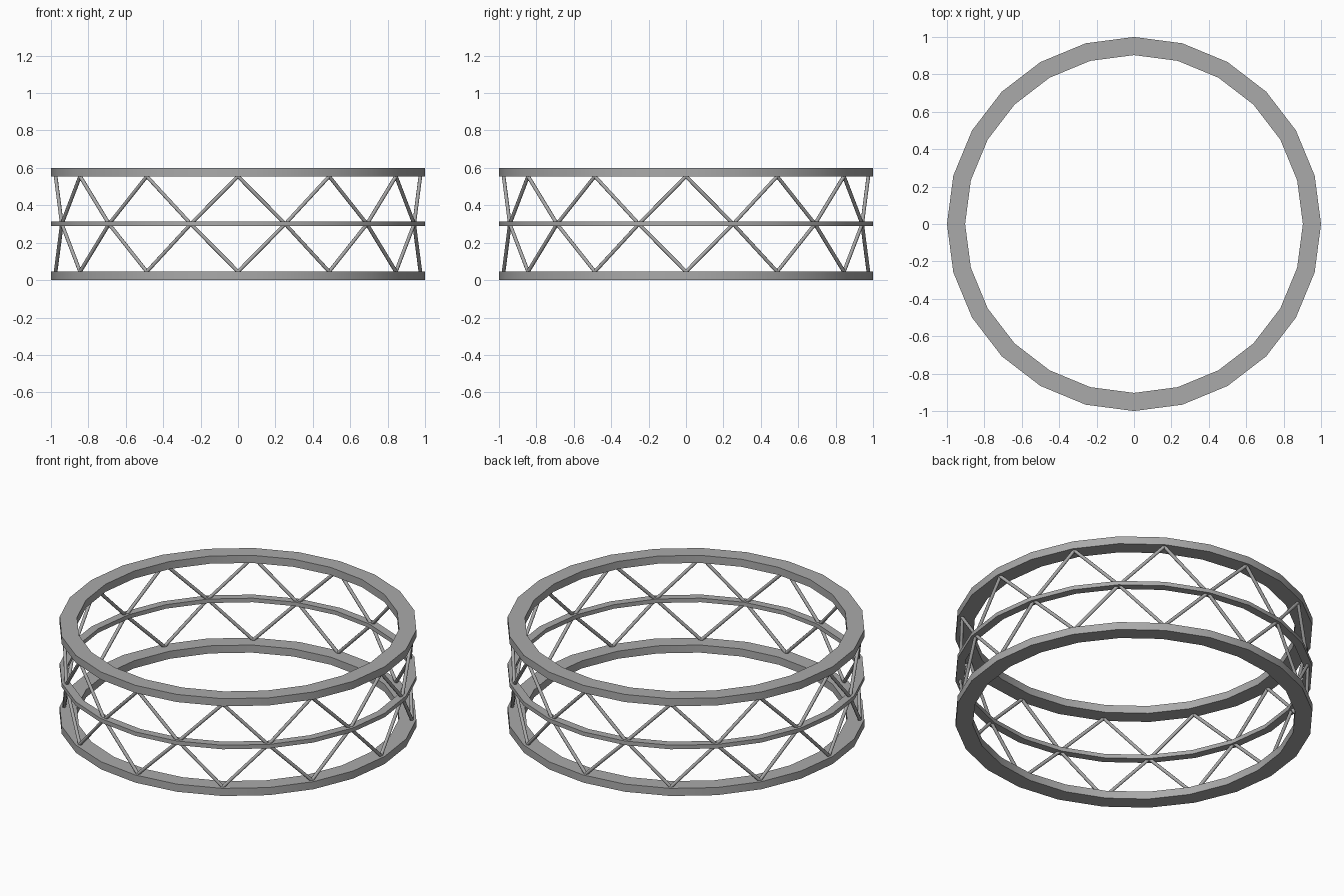
import bpy, bmesh, math
from mathutils import Vector, Matrix

if "Cube" in bpy.data.objects:
    bpy.data.objects.remove(bpy.data.objects["Cube"])

grey = bpy.data.materials.new("steel grey")
grey.diffuse_color = (0.4, 0.4, 0.4, 1)
grey.use_nodes = True
grey.node_tree.nodes["Principled BSDF"].inputs["Base Color"].default_value = grey.diffuse_color
SIDES, NODE_R = 24, 0.975


def finish(name, bm, angle):
    bmesh.ops.recalc_face_normals(bm, faces=bm.faces)
    me = bpy.data.meshes.new(name)
    bm.to_mesh(me)
    bm.free()
    me.materials.append(grey)
    ob = bpy.data.objects.new(name, me)
    bpy.context.collection.objects.link(ob)
    bpy.ops.object.select_all(action='DESELECT')
    ob.select_set(True)
    bpy.context.view_layer.objects.active = ob
    bpy.ops.object.shade_smooth_by_angle(angle=math.radians(angle))


def ring(name, r_in, r_out, z0, z1):
    """Rectangular profile swept around z."""
    bm = bmesh.new()
    loops = []
    for i in range(SIDES):
        a = math.tau * i / SIDES
        loops.append([bm.verts.new((r * math.cos(a), r * math.sin(a), z))
                      for r, z in ((r_in, z0), (r_out, z0), (r_out, z1), (r_in, z1))])
    for i in range(SIDES):
        p, q = loops[i], loops[(i + 1) % SIDES]
        for k in range(4):
            n = (k + 1) % 4
            bm.faces.new((p[k], q[k], q[n], p[n]))
    finish(name, bm, 30)


def node(step, z):
    a = math.tau * step / SIDES
    return Vector((NODE_R * math.cos(a), NODE_R * math.sin(a), z))


def lattice(name, z_chord, z_mid):
    """Zigzag of thin round rods between a chord ring and the middle ring."""
    bm = bmesh.new()
    for i in range(0, SIDES, 2):
        for d in (-1, 1):
            p, q = node(i, z_chord), node(i + d, z_mid)
            rot = (q - p).to_track_quat('Z', 'Y').to_matrix().to_4x4()
            bmesh.ops.create_cone(bm, cap_ends=True, segments=8, radius1=0.01, radius2=0.01,
                                  depth=(q - p).length,
                                  matrix=Matrix.Translation((p + q) / 2) @ rot)
    finish(name, bm, 50)


# Horizontal rings
ring("bottom_ring", 0.903, 1.0, 0.0, 0.047)
ring("middle_ring", 0.952, 1.0, 0.288, 0.313)
ring("top_ring", 0.903, 1.0, 0.553, 0.6)

# Diagonal bracing
lattice("lower_bracing", 0.045, 0.3)
lattice("upper_bracing", 0.555, 0.3)
